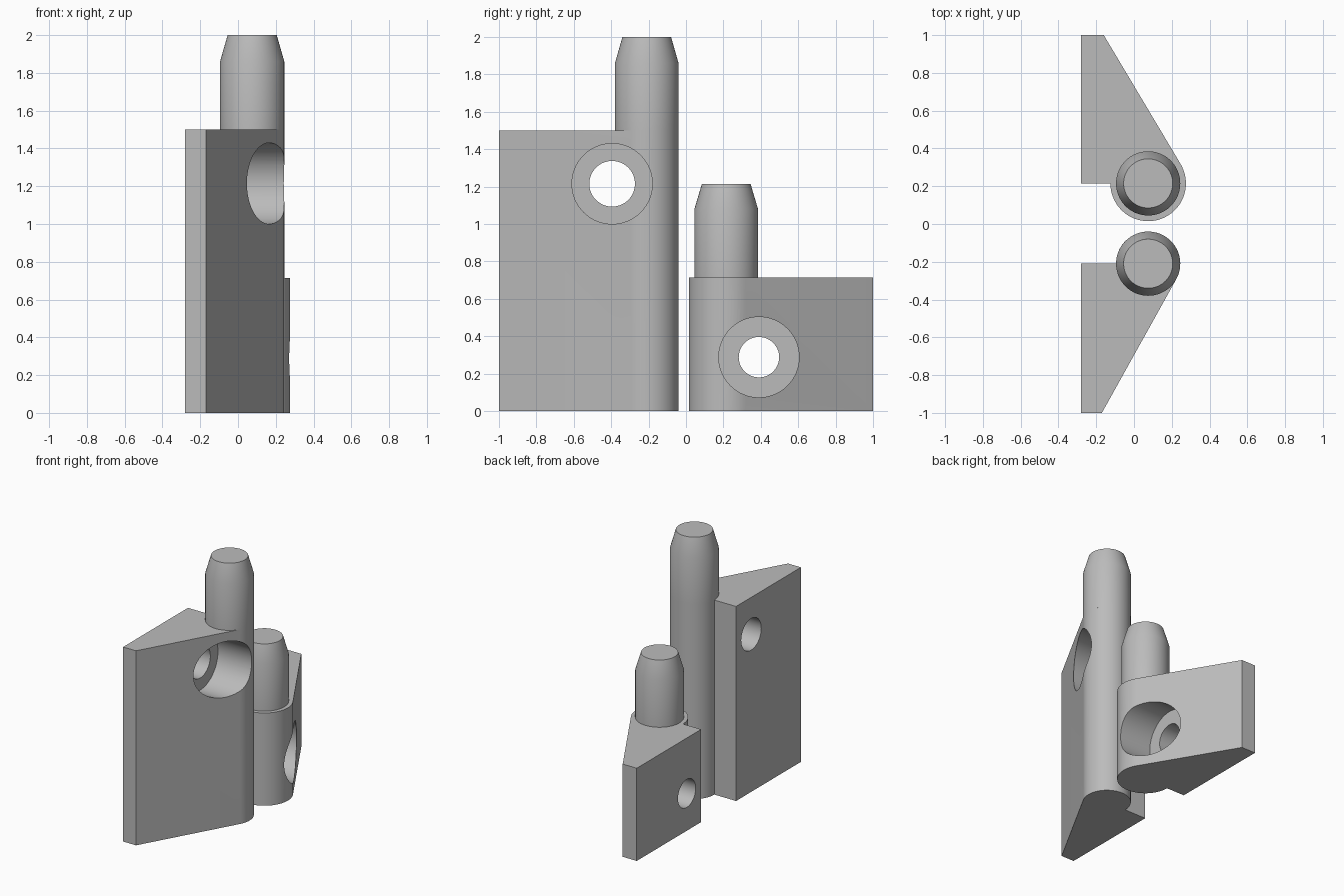
import bpy, bmesh
from math import pi, cos, sin, acos, atan2, hypot
from mathutils import Vector

cube = bpy.data.objects.get("Cube")
if cube:
    bpy.data.objects.remove(cube)

GREY = (0.5, 0.5, 0.5, 1)
steel = bpy.data.materials.new("plain_grey")
steel.use_nodes = True
steel.diffuse_color = GREY
steel.node_tree.nodes["Principled BSDF"].inputs["Base Color"].default_value = GREY

BACK = -0.28      # x of the flat mounting face
PIN_X = 0.075     # x of both pin axes
SEG = 64


def finish(name, bm):
    bmesh.ops.recalc_face_normals(bm, faces=bm.faces)
    me = bpy.data.meshes.new(name)
    bm.to_mesh(me)
    bm.free()
    ob = bpy.data.objects.new(name, me)
    bpy.context.collection.objects.link(ob)
    me.materials.append(steel)
    return ob


def smooth(ob):
    bpy.ops.object.select_all(action='DESELECT')
    ob.select_set(True)
    bpy.context.view_layer.objects.active = ob
    bpy.ops.object.shade_smooth_by_angle(angle=pi / 6)


def lathe(name, profile, place):
    """Closed turned solid from (radius, height) pairs; place maps to 3D."""
    bm = bmesh.new()
    rings = [[bm.verts.new(place(r * cos(2 * pi * i / SEG), r * sin(2 * pi * i / SEG), h))
              for i in range(SEG)] for r, h in profile]
    for a, b in zip(rings, rings[1:]):
        for i in range(SEG):
            j = (i + 1) % SEG
            bm.faces.new((a[i], a[j], b[j], b[i]))
    bm.faces.new(rings[0])
    bm.faces.new(rings[-1])
    return finish(name, bm)


def wedge_block(name, side, axis_y, tip_x, radius, height):
    """Wedge whose slanted face runs tangent into a round barrel."""
    centre = Vector((PIN_X, axis_y))
    dx, dy = tip_x - centre.x, 1 - centre.y
    start = atan2(dy, dx) - acos(radius / hypot(dx, dy))
    steps = 40
    outline = [(BACK, axis_y), (BACK, 1), (tip_x, 1)]
    for i in range(steps + 1):
        a = start + (-pi - start) * i / steps
        outline.append((centre.x + radius * cos(a), centre.y + radius * sin(a)))
    bm = bmesh.new()
    base = bm.faces.new([bm.verts.new((x, side * y, 0)) for x, y in outline])
    top = bmesh.ops.extrude_face_region(bm, geom=[base])["geom"]
    bmesh.ops.translate(bm, vec=(0, 0, height),
                        verts=[v for v in top if isinstance(v, bmesh.types.BMVert)])
    return finish(name, bm)


def hinge_half(name, side, axis_y, tip_x, radius, height, pin_top, shoulder,
               hole_y, hole_z, hole_r, floor_x):
    body = wedge_block(name + "_wedge_body", side, axis_y, tip_x, radius, height)
    # Counterbored screw hole along x
    cutter = lathe(name + "_screw_hole_cutter",
                   [(hole_r, -0.5), (hole_r, floor_x), (0.215, floor_x), (0.215, 0.5)],
                   lambda u, v, h: (h, side * hole_y + u, hole_z + v))
    mod = body.modifiers.new("screw_hole", 'BOOLEAN')
    mod.operation = 'DIFFERENCE'
    mod.solver = 'EXACT'
    mod.object = cutter
    bpy.context.view_layer.objects.active = body
    bpy.ops.object.modifier_apply(modifier=mod.name)
    bpy.data.objects.remove(cutter)
    smooth(body)
    # Pin with tapered tip
    pin = lathe(name + "_pin", [(0.17, height), (0.17, shoulder), (0.13, pin_top)],
                lambda u, v, h: (PIN_X + u, side * axis_y + v, h))
    smooth(pin)


hinge_half("tall_front", -1, 0.21, -0.17, 0.17, 1.5, 2.0, 1.86,
           0.395, 1.215, 0.122, -0.045)
hinge_half("short_back", 1, 0.215, -0.16, 0.2, 0.715, 1.215, 1.08,
           0.39, 0.288, 0.108, 0.0)
